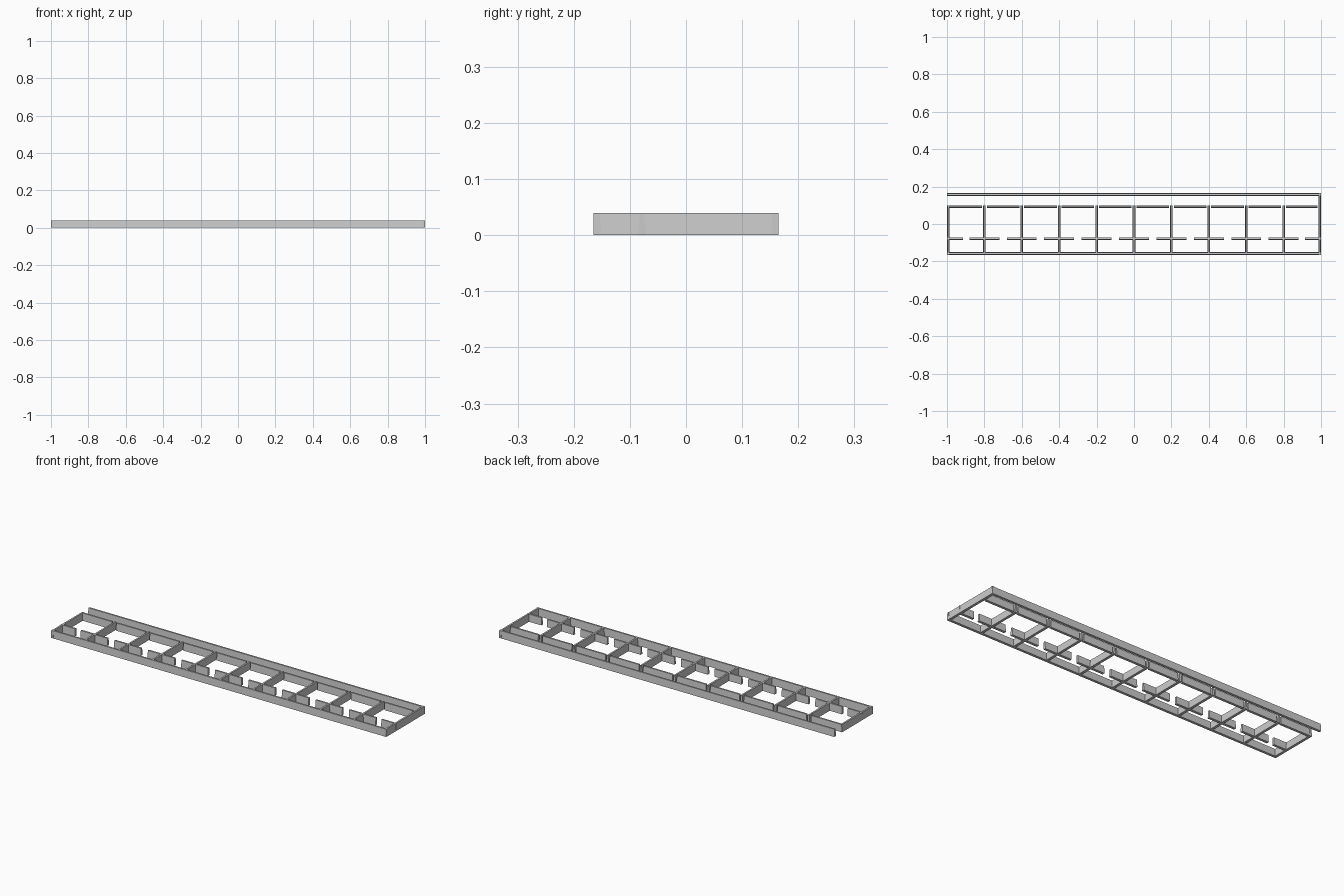
import bpy

if "Cube" in bpy.data.objects:
    bpy.data.objects.remove(bpy.data.objects["Cube"])

H = 0.04          # wall height
BASE, TOP = 0.007, 0.0045   # half thickness at foot and at top


def wall(name, a, b, at, along):
    """Tapered straight wall from a to b on one axis, centred at 'at' on the other."""
    section = [(-BASE, 0), (BASE, 0), (TOP, H), (-TOP, H)]
    verts = []
    for s in (a, b):
        for t, z in section:
            verts.append((s, at + t, z) if along == 'x' else (at - t, s, z))
    faces = [(3, 2, 1, 0), (4, 5, 6, 7)]
    faces += [(i, (i + 1) % 4, (i + 1) % 4 + 4, i + 4) for i in range(4)]
    faces = [tuple(reversed(f)) for f in faces]
    me = bpy.data.meshes.new(name)
    me.from_pydata(verts, [], [tuple(reversed(f)) for f in faces])
    ob = bpy.data.objects.new(name, me)
    bpy.context.collection.objects.link(ob)
    return ob


BACK, CORRIDOR, INNER, FRONT = 0.158, 0.092, -0.078, -0.158
E = 0.993
lines = [-E] + [-0.8 + 0.2 * i for i in range(9)] + [E]

# Outer walls; the corridor stays open at its left end
wall("back_wall", -1, 1, BACK, 'x')
wall("front_wall", -1, 1, FRONT, 'x')
wall("right_end_wall", FRONT - BASE, BACK + BASE, E, 'y')
wall("left_end_wall", FRONT - BASE, CORRIDOR + BASE, -E, 'y')

# Room dividers
for x in lines[1:-1]:
    wall("room_divider", FRONT, CORRIDOR + BASE, x, 'y')

# Corridor wall, with a narrow slot beside each divider
for x0, x1 in zip(lines, lines[1:]):
    a = x0 if x0 == -E else x0 + 0.013
    b = x1 if x1 == E else x1 - 0.013
    if x1 == E:
        b = E - 0.013
    wall("corridor_wall", a, b, CORRIDOR, 'x')

# Inner partition, with a doorway in the middle of each room
for x in lines:
    wall("inner_partition", max(x - 0.08, -1), min(x + 0.08, 1), INNER, 'x')
